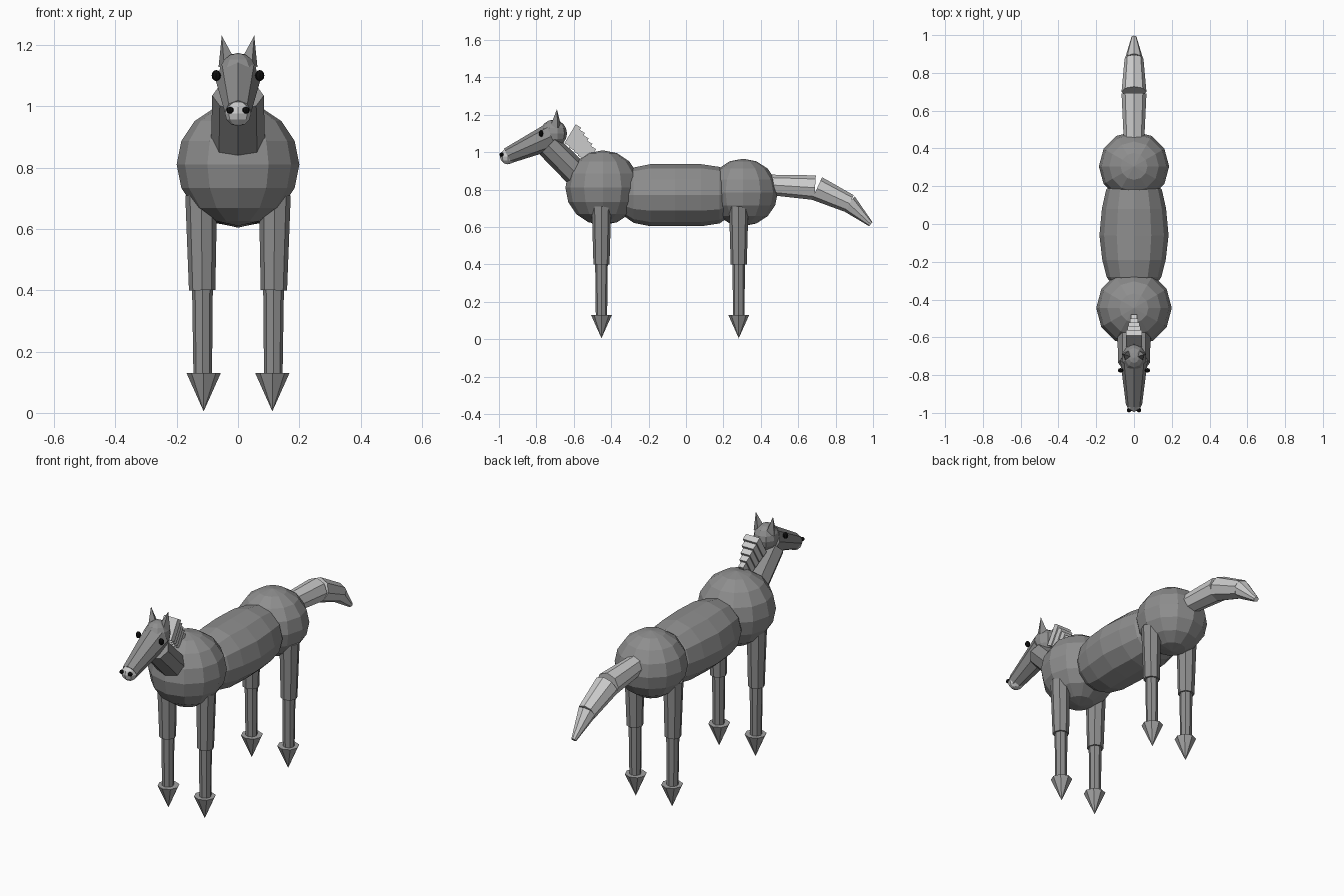
import bpy, bmesh, math
from mathutils import Vector, Matrix

if "Cube" in bpy.data.objects:
    bpy.data.objects.remove(bpy.data.objects["Cube"])


def material(name, value):
    m = bpy.data.materials.new(name)
    m.use_nodes = True
    colour = (value, value, value, 1)
    m.diffuse_color = colour
    m.node_tree.nodes["Principled BSDF"].inputs["Base Color"].default_value = colour
    return m


coat = material("grey coat", 0.27)
hair = material("pale grey hair", 0.6)
horn = material("hoof grey", 0.36)
black = material("black", 0.005)


def finish(name, bm, mat, matrix=Matrix()):
    bmesh.ops.transform(bm, matrix=matrix, verts=bm.verts)
    bmesh.ops.recalc_face_normals(bm, faces=bm.faces)
    mesh = bpy.data.meshes.new(name)
    bm.to_mesh(mesh)
    bm.free()
    mesh.materials.append(mat)
    ob = bpy.data.objects.new(name, mesh)
    bpy.context.collection.objects.link(ob)
    return ob


def along(a, b):
    """Frame at the middle of a-b with local z pointing from a to b."""
    a, b = Vector(a), Vector(b)
    turn = (b - a).to_track_quat('Z', 'Y').to_matrix().to_4x4()
    return Matrix.Translation((a + b) / 2) @ turn, (b - a).length


def limb(name, a, b, r1, r2, mat, sides=8, flat=1.0):
    """Tapered prism from a to b, squashed by flat across its local y."""
    frame, length = along(a, b)
    bm = bmesh.new()
    bmesh.ops.create_cone(bm, cap_ends=True, segments=sides, radius1=r1,
                          radius2=r2, depth=length)
    return finish(name, bm, mat, frame @ Matrix.Diagonal((1, flat, 1, 1)))


def ball(name, centre, radii, mat, sides=12, rings=8):
    bm = bmesh.new()
    bmesh.ops.create_uvsphere(bm, u_segments=sides, v_segments=rings, radius=1)
    return finish(name, bm, mat,
                  Matrix.Translation(centre) @ Matrix.Diagonal((*radii, 1)))


def plate(name, a, b, width, thick, mat):
    frame, length = along(a, b)
    bm = bmesh.new()
    bmesh.ops.create_cube(bm, size=1)
    return finish(name, bm, mat, frame @ Matrix.Diagonal((width, thick, length, 1)))


# Trunk: chest, faceted barrel and rump
ball("chest", (0, -0.445, 0.81), (0.2, 0.2, 0.2), coat)
ball("rump", (0, 0.305, 0.785), (0.186, 0.186, 0.18), coat)

barrel_profile = [(-0.36, 0.09), (-0.28, 0.145), (-0.19, 0.168), (-0.06, 0.183),
                  (0.08, 0.17), (0.18, 0.148), (0.26, 0.09)]
bm = bmesh.new()
rings = []
for y, r in barrel_profile:
    rise = min(r * 1.02, 0.166)
    rings.append([bm.verts.new((r * math.cos(i * math.tau / 12), y,
                                0.77 + rise * math.sin(i * math.tau / 12)))
                  for i in range(12)])
for lower, upper in zip(rings, rings[1:]):
    for i in range(12):
        j = (i + 1) % 12
        bm.faces.new((lower[i], lower[j], upper[j], upper[i]))
bm.faces.new(rings[0])
bm.faces.new(rings[-1])
finish("barrel", bm, coat)

# Legs with cone hooves
for end, y in (("front", -0.452), ("rear", 0.282)):
    for side, s in (("left", 1), ("right", -1)):
        tag = f"{end}_{side}"
        limb(tag + "_upper_leg", (s * 0.117, y, 0.4), (s * 0.12, y, 0.71),
             0.043, 0.052, coat)
        limb(tag + "_lower_leg", (s * 0.115, y, 0.1), (s * 0.116, y, 0.42),
             0.03, 0.034, coat)
        limb(tag + "_hoof", (s * 0.112, y, 0.005), (s * 0.112, y, 0.13),
             0, 0.056, horn)

# Neck and head
limb("neck", (0, -0.735, 1.035), (0, -0.5, 0.8), 0.084, 0.09, coat, flat=0.8)
ball("skull", (0, -0.708, 1.1), (0.066, 0.072, 0.074), coat, 10, 8)
limb("snout", (0, -0.72, 1.085), (0, -0.955, 0.98), 0.073, 0.043, coat)
ball("muzzle", (0, -0.953, 0.977), (0.043, 0.042, 0.042), hair, 8, 6)

for side, s in (("left", 1), ("right", -1)):
    limb(side + "_ear", (s * 0.034, -0.697, 1.135), (s * 0.053, -0.69, 1.23),
         0.032, 0, coat, 4)
    ball(side + "_eye", (s * 0.071, -0.775, 1.1), (0.015, 0.012, 0.018), black, 8, 6)
    ball(side + "_nostril", (s * 0.026, -0.986, 0.987), (0.012, 0.012, 0.011), black, 8, 6)

# Mane: a row of shrinking tufts down the back of the neck
for i in range(5):
    t = i / 4
    base = (0, -0.635 + 0.095 * t, 1.04 - 0.09 * t)
    tip = (0, -0.575 + 0.08 * t, 1.14 - 0.115 * t)
    plate(f"mane_tuft_{i + 1}", base, tip, 0.085 - 0.055 * t, 0.034, hair)

# Tail in three drooping sections
limb("tail_root", (0, 0.44, 0.826), (0, 0.69, 0.81), 0.054, 0.066, hair)
limb("tail_middle", (0, 0.7, 0.806), (0, 0.875, 0.725), 0.066, 0.05, hair)
limb("tail_tip", (0, 0.868, 0.727), (0, 0.988, 0.615), 0.05, 0.014, hair)
